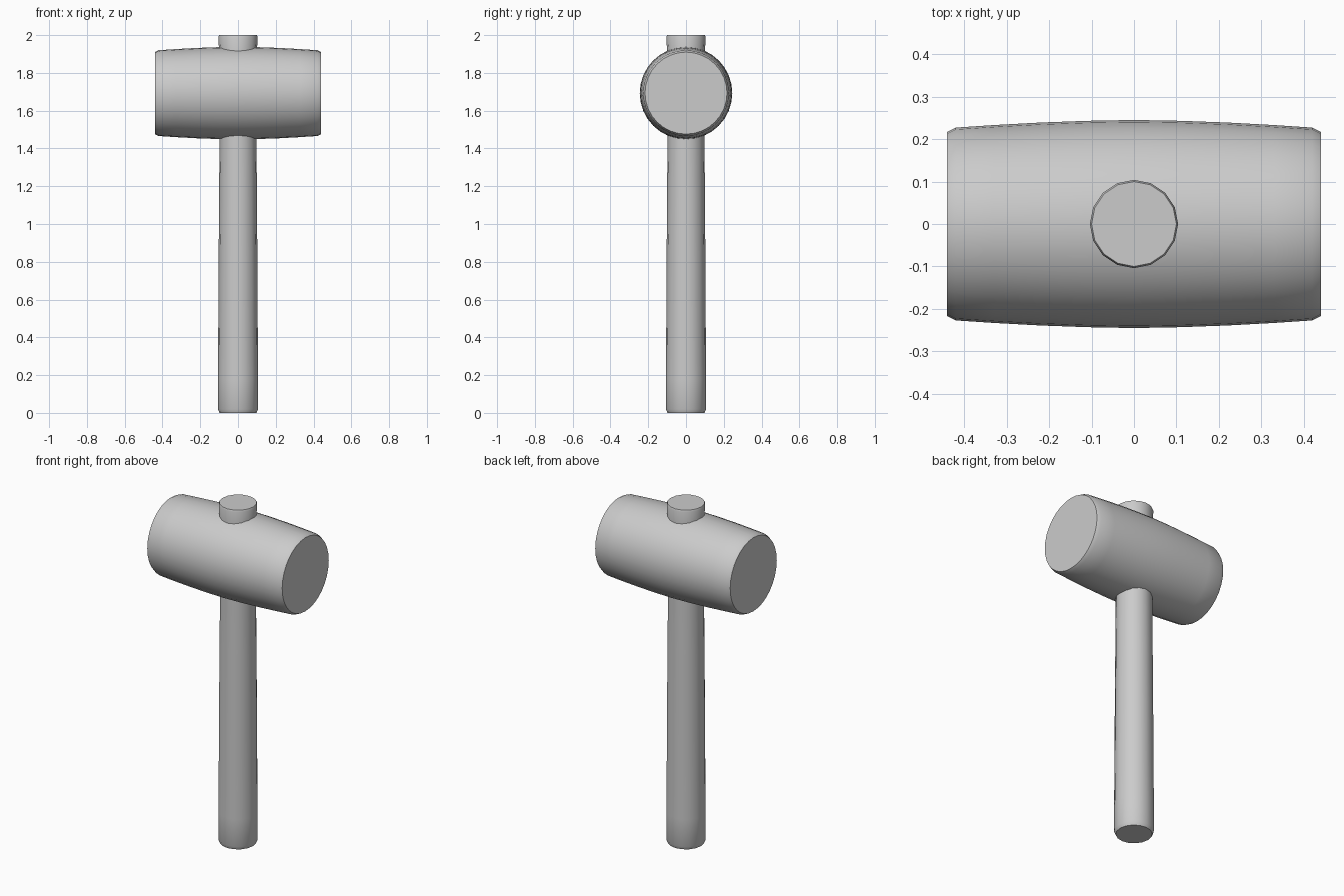
import bpy, bmesh, math
from mathutils import Matrix

if "Cube" in bpy.data.objects:
    bpy.data.objects.remove(bpy.data.objects["Cube"])


def lathe(name, profile, sides, matrix=Matrix.Identity(4)):
    """Closed solid of revolution about local z from (radius, height) pairs."""
    bm = bmesh.new()
    rings = []
    for r, z in profile:
        rings.append([bm.verts.new((r * math.cos(2 * math.pi * i / sides),
                                    r * math.sin(2 * math.pi * i / sides), z))
                      for i in range(sides)])
    for a, b in zip(rings, rings[1:]):
        for i in range(sides):
            j = (i + 1) % sides
            bm.faces.new((a[i], a[j], b[j], b[i]))
    bm.faces.new(rings[0][::-1])
    bm.faces.new(rings[-1])
    bm.transform(matrix)
    bmesh.ops.recalc_face_normals(bm, faces=bm.faces)
    me = bpy.data.meshes.new(name)
    bm.to_mesh(me)
    bm.free()
    ob = bpy.data.objects.new(name, me)
    bpy.context.collection.objects.link(ob)
    bpy.ops.object.select_all(action='DESELECT')
    ob.select_set(True)
    bpy.context.view_layer.objects.active = ob
    bpy.ops.object.shade_smooth_by_angle(angle=math.radians(30))
    return ob


# Handle: slightly tapered shaft, chamfered at both ends, flared at the top
lathe("handle", [(0.098, 0), (0.107, 0.02), (0.107, 0.18), (0.105, 0.36),
                 (0.103, 0.78), (0.100, 1.17), (0.098, 1.45), (0.099, 1.88),
                 (0.104, 1.99), (0.100, 2.0)], 16)

# Head: barrel-shaped cylinder lying along x, with chamfered rims
half = [(0.245, 0.0), (0.243, 0.11), (0.239, 0.22), (0.233, 0.33),
        (0.227, 0.42), (0.217, 0.44)]
barrel = [(r, -x) for r, x in reversed(half[1:])] + half
lathe("mallet_head", barrel, 32,
      Matrix.Translation((0, 0, 1.693)) @ Matrix.Rotation(math.pi / 2, 4, 'Y'))
